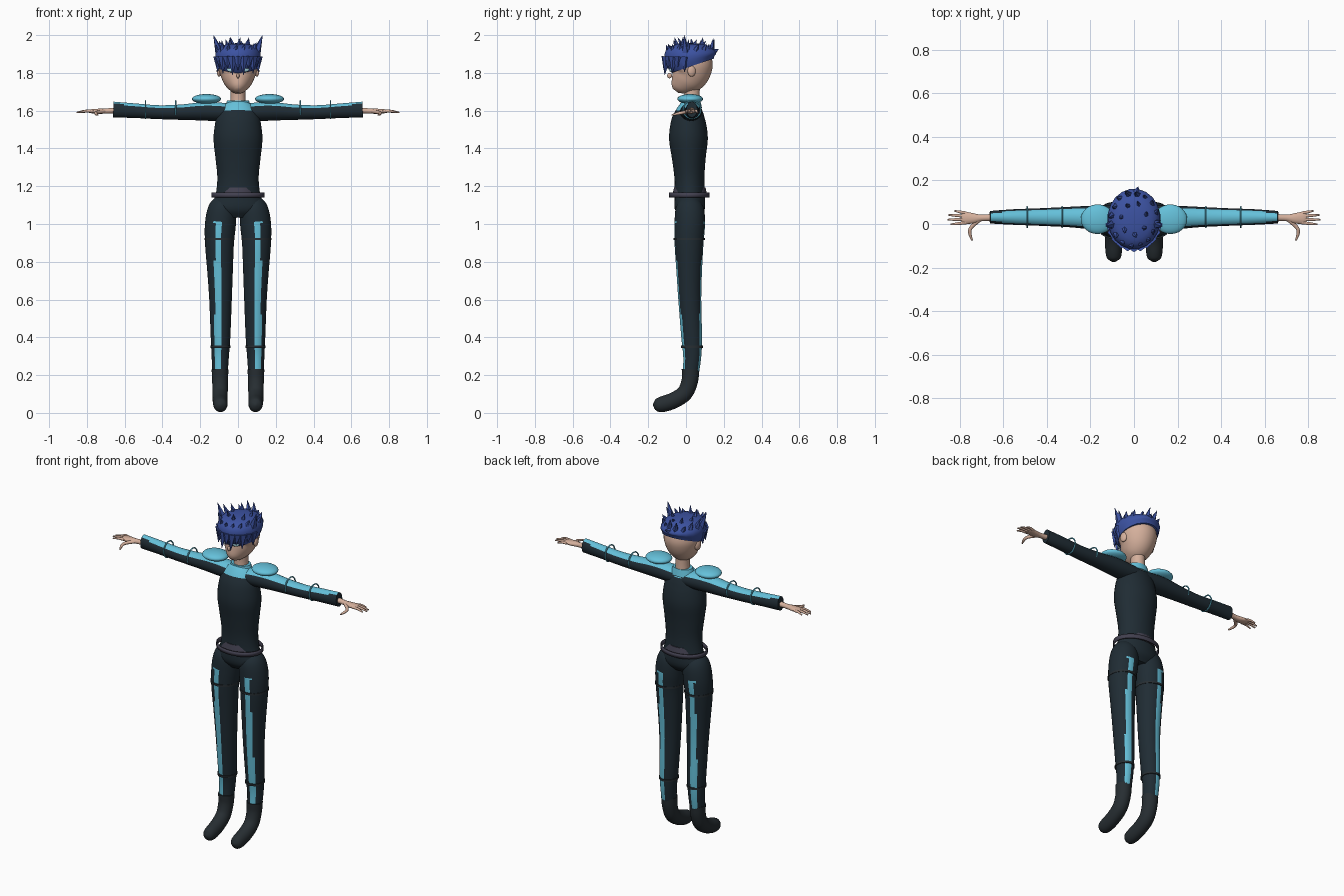
import bpy, bmesh, math, random
from mathutils import Vector, Matrix

random.seed(4)
if "Cube" in bpy.data.objects:
    bpy.data.objects.remove(bpy.data.objects["Cube"])


def material(name, rgb):
    m = bpy.data.materials.new(name)
    m.use_nodes = True
    m.diffuse_color = (*rgb, 1)
    m.node_tree.nodes["Principled BSDF"].inputs["Base Color"].default_value = (*rgb, 1)
    return m


SUIT = material("dark suit", (0.014, 0.025, 0.034))
BOOT = material("boot black", (0.02, 0.027, 0.032))
CYAN = material("cyan trim", (0.13, 0.53, 0.7))
SKIN = material("skin", (0.66, 0.43, 0.33))
HAIR = material("blue hair", (0.045, 0.085, 0.36))
GREY = material("belt grey", (0.055, 0.052, 0.08))
EYE = material("pale eye", (0.45, 0.78, 0.88))
X, Y, Z = Vector((1, 0, 0)), Vector((0, 1, 0)), Vector((0, 0, 1))


def finish(bm, name, mats, rule=None, mirror=False, smooth=True):
    bmesh.ops.recalc_face_normals(bm, faces=bm.faces)
    if rule:
        for f in bm.faces:
            f.material_index = int(rule(f.calc_center_median(), f.normal))
    me = bpy.data.meshes.new(name)
    bm.to_mesh(me)
    bm.free()
    ob = bpy.data.objects.new(name, me)
    bpy.context.collection.objects.link(ob)
    for m in mats:
        me.materials.append(m)
    if smooth:
        bpy.ops.object.select_all(action='DESELECT')
        ob.select_set(True)
        bpy.context.view_layer.objects.active = ob
        bpy.ops.object.shade_smooth_by_angle(angle=math.radians(50))
    if mirror:
        ob.modifiers.new("Mirror", 'MIRROR')
    return ob


def smooth_path(stations, steps):
    # Catmull-Rom through (x, y, z, radius a, radius b)
    p = [Vector(s) for s in stations]
    p = [p[0] * 2 - p[1]] + p + [p[-1] * 2 - p[-2]]
    out = []
    for i in range(1, len(p) - 2):
        a, b, c, d = p[i - 1:i + 3]
        for k in range(steps):
            t = k / steps
            out.append((b * 2 + (c - a) * t + (a * 2 - b * 5 + c * 4 - d) * t * t
                        + (b * 3 - a - c * 3 + d) * t ** 3) / 2)
    return out + [p[-2]]


def loft(name, stations, mats, hint=X, n=24, steps=4, caps=True, **kw):
    path = smooth_path(stations, steps)
    bm = bmesh.new()
    rings = []
    for i, s in enumerate(path):
        tan = (path[min(i + 1, len(path) - 1)] - path[max(i - 1, 0)])
        tan = Vector(tan[:3]).normalized()
        other = tan.cross(hint).normalized()
        side = other.cross(tan)
        c = Vector(s[:3])
        rings.append([bm.verts.new(c + side * s[3] * math.cos(t) + other * s[4] * math.sin(t))
                      for t in (math.tau * (j + 0.5) / n for j in range(n))])
    for r, q in zip(rings, rings[1:]):
        for j in range(n):
            k = (j + 1) % n
            bm.faces.new((r[j], r[k], q[k], q[j]))
    if caps:
        bm.faces.new(rings[0])
        bm.faces.new(rings[-1])
    return finish(bm, name, mats, **kw)


def ball(name, pos, size, mat, turn=0, mirror=True):
    bm = bmesh.new()
    bmesh.ops.create_uvsphere(bm, u_segments=24, v_segments=14, radius=1, matrix=Matrix.Translation(pos)
                              @ Matrix.Rotation(turn, 4, 'Z') @ Matrix.Diagonal((*size, 1)))
    return finish(bm, name, [mat], mirror=mirror)


# Torso with cyan yoke on top of the shoulders
loft("torso", [(0, .02, 1.035, .1, .05), (0, .02, 1.08, .145, .08), (0, .02, 1.16, .118, .08),
               (0, .018, 1.25, .11, .08), (0, .015, 1.35, .12, .09), (0, .013, 1.45, .13, .103),
               (0, .013, 1.53, .122, .095), (0, .018, 1.58, .11, .08), (0, .025, 1.62, .085, .06),
               (0, .03, 1.635, .06, .045)],
     [SUIT, CYAN], n=32, rule=lambda c, d: d.z > .5 and c.z > 1.58)
loft("collar", [(0, .03, 1.615, .072, .055), (0, .03, 1.655, .058, .046)], [CYAN])

# Legs: narrow trim runs down the front and back
loft("legs", [(.07, .02, 1.13, .05, .05), (.083, .02, 1.08, .075, .075), (.093, .02, 1.0, .082, .081),
              (.098, .016, .9, .077, .077), (.095, .017, .75, .068, .068), (.0925, .02, .6, .06, .061),
              (.0925, .03, .4, .052, .055), (.094, .033, .3, .046, .048), (.095, .025, .2, .04, .042)],
     [SUIT, CYAN], n=32, steps=8, mirror=True,
     rule=lambda c, d: abs(c.x - .108) < .016 and .22 < c.z < 1.01 and abs(d.y) > .5)
for z, x, y, a, b in ((.92, .098, .016, .08, .084), (.35, .093, .031, .053, .059)):
    loft("leg_strap", [(x, y, z - .006, a, b), (x, y, z + .006, a, b)], [BOOT], mirror=True)
loft("boots", [(.095, .024, .23, .045, .047), (.095, .02, .17, .042, .044), (.095, -.006, .106, .041, .043),
               (.094, -.065, .066, .04, .043), (.093, -.125, .046, .038, .042), (.093, -.158, .043, .03, .032),
               (.093, -.174, .043, .006, .006)], [BOOT], mirror=True)

# Belt: snug waistband and a loose ribbon around it
loft("waistband", [(0, .02, 1.15, .108, .093), (0, .02, 1.192, .092, .084)], [GREY], n=32)
belt = loft("belt", [(0, .018, 1.14, .14, .108), (0, .018, 1.166, .14, .108)], [GREY], n=32, caps=False, steps=1)
belt.modifiers.new("Thickness", 'SOLIDIFY').thickness = .006

# Sleeves with cyan upper side, loops and shoulder pads
loft("sleeves", [(.02, .025, 1.59, .06, .045), (.12, .028, 1.595, .058, .05), (.2, .03, 1.596, .054, .048),
                 (.3, .032, 1.592, .047, .041), (.42, .032, 1.592, .041, .037), (.55, .032, 1.6, .036, .039),
                 (.66, .031, 1.606, .029, .042)],
     [SUIT, CYAN], hint=Y, mirror=True, rule=lambda c, d: d.z > .62 and abs(d.x) < .8)
for x in (.33, .49):
    bpy.ops.mesh.primitive_torus_add(location=(x, .032, 1.605), rotation=(0, math.pi / 2, 0),
                                     major_radius=.047, minor_radius=.004,
                                     major_segments=24, minor_segments=6)
    loop = bpy.context.object
    loop.name = "sleeve_loop"
    bpy.ops.object.transform_apply(location=True, rotation=True, scale=True)
    bpy.ops.object.shade_smooth()
    loop.data.materials.append(CYAN)
    loop.modifiers.new("Mirror", 'MIRROR')
ball("shoulder_pads", (.167, .022, 1.662), (.077, .068, .026), CYAN)

# Hands
loft("palms", [(.64, .03, 1.602, .017, .016), (.7, .028, 1.598, .016, .014), (.735, .026, 1.597, .024, .014),
               (.775, .028, 1.597, .029, .011), (.79, .028, 1.596, .024, .008)],
     [SKIN], hint=Y, n=12, mirror=True)
for y, tip_x, tip_y in ((.006, .84, -.002), (.021, .855, .02), (.036, .85, .041), (.05, .822, .06)):
    loft("finger", [(.77, y, 1.597, .008, .008), ((.77 + tip_x) / 2, (y + tip_y) / 2, 1.598, .007, .007),
                    (tip_x, tip_y, 1.59, .004, .004)], [SKIN], hint=Z, n=8, mirror=True)
loft("thumb", [(.71, .02, 1.597, .01, .012), (.748, -.018, 1.59, .009, .009), (.752, -.045, 1.584, .008, .008),
               (.742, -.075, 1.577, .004, .004)], [SKIN], hint=Z, n=8, mirror=True)

# Head
loft("neck", [(0, .032, 1.6, .045, .045), (0, .032, 1.68, .039, .041), (0, .03, 1.78, .042, .045)], [SKIN])
loft("head", [(0, -.055, 1.705, .014, .018), (0, -.043, 1.72, .04, .045), (0, -.015, 1.75, .07, .076),
              (0, .01, 1.78, .088, .097), (0, .022, 1.81, .1, .11), (0, .026, 1.85, .105, .116),
              (0, .025, 1.9, .09, .1), (0, .025, 1.935, .05, .06)], [SKIN], n=32)
ball("ears", (.1, .03, 1.81), (.012, .022, .03), SKIN, turn=.25)
ball("nose", (0, -.087, 1.785), (.008, .013, .014), SKIN, mirror=False)
ball("eyes", (.04, -.08, 1.818), (.02, .006, .013), EYE, turn=.35)

# Hair: cap, hanging fringe and upright spikes
loft("hair_cap", [(0, .036, 1.838, .109, .118), (0, .026, 1.87, .12, .136), (0, .022, 1.905, .12, .138),
                  (0, .022, 1.935, .1, .115), (0, .022, 1.952, .06, .07), (0, .022, 1.957, .015, .02)],
     [HAIR], n=20, steps=2)


def spike(bm, base, tip, radius):
    d = Vector(tip) - Vector(base)
    place = Matrix.Translation(Vector(base) + d / 2) @ d.to_track_quat('Z', 'Y').to_matrix().to_4x4()
    bmesh.ops.create_cone(bm, cap_ends=True, segments=5, radius1=radius, radius2=.001,
                          depth=d.length, matrix=place)


def around(angle, rx, ry, z):
    return (rx * math.sin(angle), .022 - ry * math.cos(angle), z)


bm = bmesh.new()
for i in range(-5, 6):
    a = i * .27
    low = 1.785 if i % 2 else 1.815
    spike(bm, around(a, .108, .126, 1.885), around(a, .11, .14, low + abs(i) * .004), .026)
finish(bm, "hair_fringe", [HAIR], smooth=False)

bm = bmesh.new()
for i in range(16):
    a = math.tau * (i + .5) / 16
    lean = random.uniform(1.0, 1.18)
    spike(bm, around(a, .095, .11, 1.905),
          around(a + .15, .105 * lean, .118 * lean, random.uniform(1.945, 1.985)), .022)
for i in range(7):
    a = math.tau * i / 7
    spike(bm, around(a, .055, .065, 1.935), around(a + .2, .065, .085, random.uniform(1.96, 1.99)), .016)
for s in (-1, 1):
    spike(bm, (s * .095, .0, 1.9), (s * .13, -.01, 2.0), .026)
spike(bm, (0, .12, 1.9), (.02, .172, 1.925), .035)
finish(bm, "hair_spikes", [HAIR], smooth=False)
